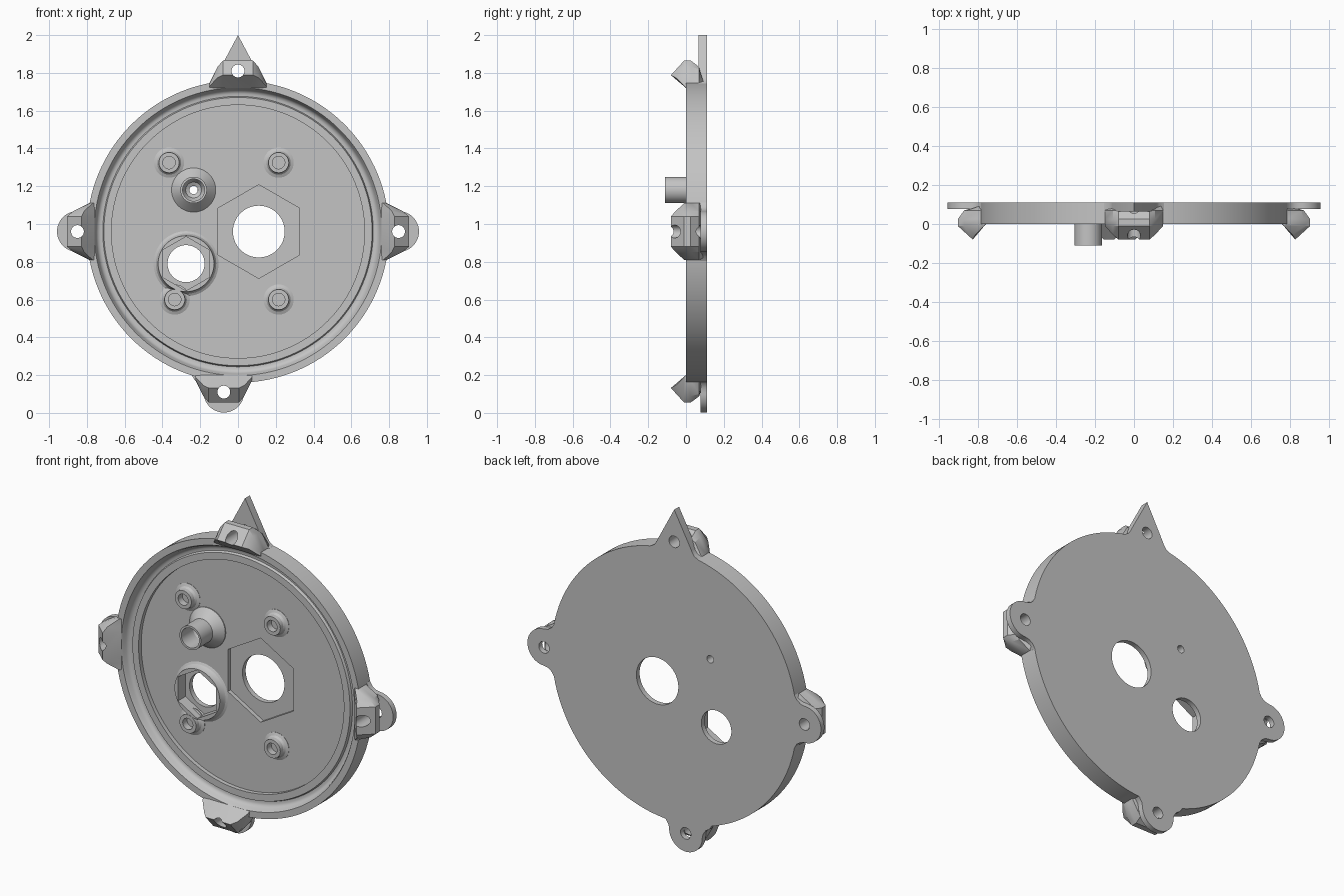
import bpy, bmesh, math
from mathutils import Matrix, Vector

if "Cube" in bpy.data.objects:
    bpy.data.objects.remove(bpy.data.objects["Cube"])

CZ = 0.96      # height of the disc centre
BACK = 0.11    # back face
FLOOR = 0.055  # inside floor
SEAT = 0.08    # bottom of the hexagonal seats

grey = bpy.data.materials.new("plain grey")
grey.use_nodes = True
grey.diffuse_color = (0.55, 0.55, 0.55, 1)
grey.node_tree.nodes["Principled BSDF"].inputs["Base Color"].default_value = (0.55, 0.55, 0.55, 1)


def finish(name, bm, matrix=Matrix()):
    bmesh.ops.remove_doubles(bm, verts=bm.verts, dist=1e-5)
    bmesh.ops.recalc_face_normals(bm, faces=bm.faces)
    bm.transform(matrix)
    mesh = bpy.data.meshes.new(name)
    bm.to_mesh(mesh)
    bm.free()
    mesh.materials.append(grey)
    obj = bpy.data.objects.new(name, mesh)
    bpy.context.collection.objects.link(obj)
    return obj


def revolve(name, profile, x, z, steps=64):
    """Spin (radius, y) points around a front-to-back axis."""
    bm = bmesh.new()
    verts = [bm.verts.new((r, y, 0)) for r, y in profile]
    edges = [bm.edges.new(pair) for pair in zip(verts, verts[1:])]
    bmesh.ops.spin(bm, geom=verts + edges, cent=(0, 0, 0), axis=(0, 1, 0),
                   angle=math.tau, steps=steps)
    return finish(name, bm, Matrix.Translation((x, 0, z)))


def prism(name, outline, y0, y1, matrix):
    """Extrude an (x, z) outline from y0 to y1."""
    bm = bmesh.new()
    face = bm.faces.new([bm.verts.new((x, y0, z)) for x, z in outline])
    new = bmesh.ops.extrude_face_region(bm, geom=[face])["geom"]
    bmesh.ops.translate(bm, vec=(0, y1 - y0, 0),
                        verts=[v for v in new if isinstance(v, bmesh.types.BMVert)])
    return finish(name, bm, matrix)


def ring(radius, count, z=0):
    return [(radius * math.sin(math.tau * i / count), z + radius * math.cos(math.tau * i / count))
            for i in range(count)]


def activate(obj):
    bpy.ops.object.select_all(action='DESELECT')
    obj.select_set(True)
    bpy.context.view_layer.objects.active = obj


def cut(obj, x, z, radius, count, y0, y1):
    """Cut a round or hexagonal hole."""
    cutter = prism("cutter", ring(radius, count), y0, y1, Matrix.Translation((x, 0, z)))
    cutter.hide_render = True
    mod = obj.modifiers.new("hole", 'BOOLEAN')
    mod.operation, mod.solver, mod.object = 'DIFFERENCE', 'EXACT', cutter
    activate(obj)
    bpy.ops.object.modifier_apply(modifier=mod.name)
    bpy.data.objects.remove(cutter)


parts = []

# Round cover with rim, seal groove, ledge and sunken floor
cover = revolve("cover_disc", [
    (0, FLOOR), (0.67, FLOOR), (0.67, 0.03), (0.71, 0.03), (0.716, 0.045), (0.73, 0.045),
    (0.742, 0.039), (0.75, 0.028), (0.755, 0.012), (0.762, 0), (0.8, 0), (0.8, BACK), (0, BACK)],
    0, CZ, 128)
parts.append(cover)

# Large opening in a hexagonal seat
cut(cover, 0.11, CZ, 0.248, 6, -0.2, SEAT)
cut(cover, 0.11, CZ, 0.137, 64, -0.2, 0.2)

# Small opening in a raised hexagonal collar
HX, HZ = -0.275, 0.79
collar = revolve("hex_collar", [(0, 0.012), (0.148, 0.012), (0.152, 0.035), (0.16, 0.048),
                                (0.172, FLOOR), (0.172, 0.06), (0, 0.06)], HX, HZ)
parts.append(collar)
for part in (cover, collar):
    cut(part, HX, HZ, 0.143, 6, -0.2, SEAT)
cut(cover, HX, HZ, 0.098, 64, -0.2, 0.2)

# Hollow spout with a conical foot
SX, SZ = -0.235, 1.18
parts.append(revolve("spout", [
    (0.022, 0.06), (0.022, 0.04), (0.042, 0.03), (0.058, 0), (0.058, -0.11), (0.07, -0.11),
    (0.07, 0), (0.117, 0.05), (0.117, 0.06), (0.022, 0.06)], SX, SZ, 48))
cut(cover, SX, SZ, 0.022, 32, -0.2, 0.2)

# Four screw posts with blind holes
for i, (x, z) in enumerate([(-0.365, 1.325), (0.215, 1.325), (0.215, 0.6), (-0.335, 0.6)]):
    parts.append(revolve(f"screw_post_{i + 1}", [
        (0, 0.05), (0.033, 0.05), (0.033, 0.01), (0.054, 0.01), (0.056, 0.035),
        (0.064, 0.046), (0.08, 0.053), (0.08, 0.06), (0, 0.06)], x, z, 40))


def clip(name, matrix):
    """Wedge-shaped clip lofted across its width, narrowing into the rim."""
    full = [(0.76, 0), (0.828, -0.08), (0.905, -0.01), (0.905, 0.025), (0.872, 0.07), (0.77, 0.1)]
    side = [(0.76, 0), (0.815, -0.055), (0.872, -0.012), (0.872, 0.025), (0.86, 0.07), (0.77, 0.1)]
    root = [(0.762, 0), (0.77, -0.01), (0.785, 0), (0.788, 0.025), (0.788, 0.07), (0.77, 0.1)]
    bm = bmesh.new()
    rows = []
    for w, section in [(-0.15, root), (-0.108, side), (-0.08, full),
                       (0.08, full), (0.108, side), (0.15, root)]:
        rows.append([bm.verts.new((w, y, r)) for r, y in section])
    for a, b in zip(rows, rows[1:]):
        for i in range(len(a)):
            j = (i + 1) % len(a)
            bm.faces.new((a[i], a[j], b[j], b[i]))
    bm.faces.new(rows[0])
    bm.faces.new(rows[-1])
    bmesh.ops.triangulate(bm, faces=[f for f in bm.faces if len(f.verts) > 4])
    return finish(name, bm, matrix)


# Mounting ears: flared back plate, clip and through hole
flare = [(0.17, 0.76), (0.155, 0.785), (0.13, 0.8), (0.113, 0.825)]
rounded = [(0.108 * math.cos(a), 0.85 + 0.108 * math.sin(a))
           for a in (math.pi * i / 24 for i in range(25))]
pointed = [(0.112, 0.83), (0, 1.04)]
for side, angle, shift in [("top", 0, 0), ("left", 90, 0), ("right", -90, 0), ("bottom", 180, -0.075)]:
    place = Matrix.Translation((shift, 0, CZ)) @ Matrix.Rotation(math.radians(angle), 4, 'Y')
    mirrored = [(-x, z) for x, z in reversed(flare)]
    if side == "top":
        outline, front = flare + pointed + [(-0.112, 0.83)] + mirrored, 0.065
    else:
        outline, front = flare + rounded + mirrored, 0.078
    plate = prism(side + "_ear_plate", outline, front, BACK, place)
    wedge = clip(side + "_clip", place)
    hole = place @ Vector((0, 0, 0.85))
    for part in (plate, wedge):
        cut(part, hole.x, hole.z, 0.034, 32, -0.3, 0.3)
        parts.append(part)

# Smooth round walls, keep edges crisp
for part in parts:
    activate(part)
    bpy.ops.object.shade_smooth_by_angle(angle=math.radians(28))
bpy.ops.object.select_all(action='DESELECT')
